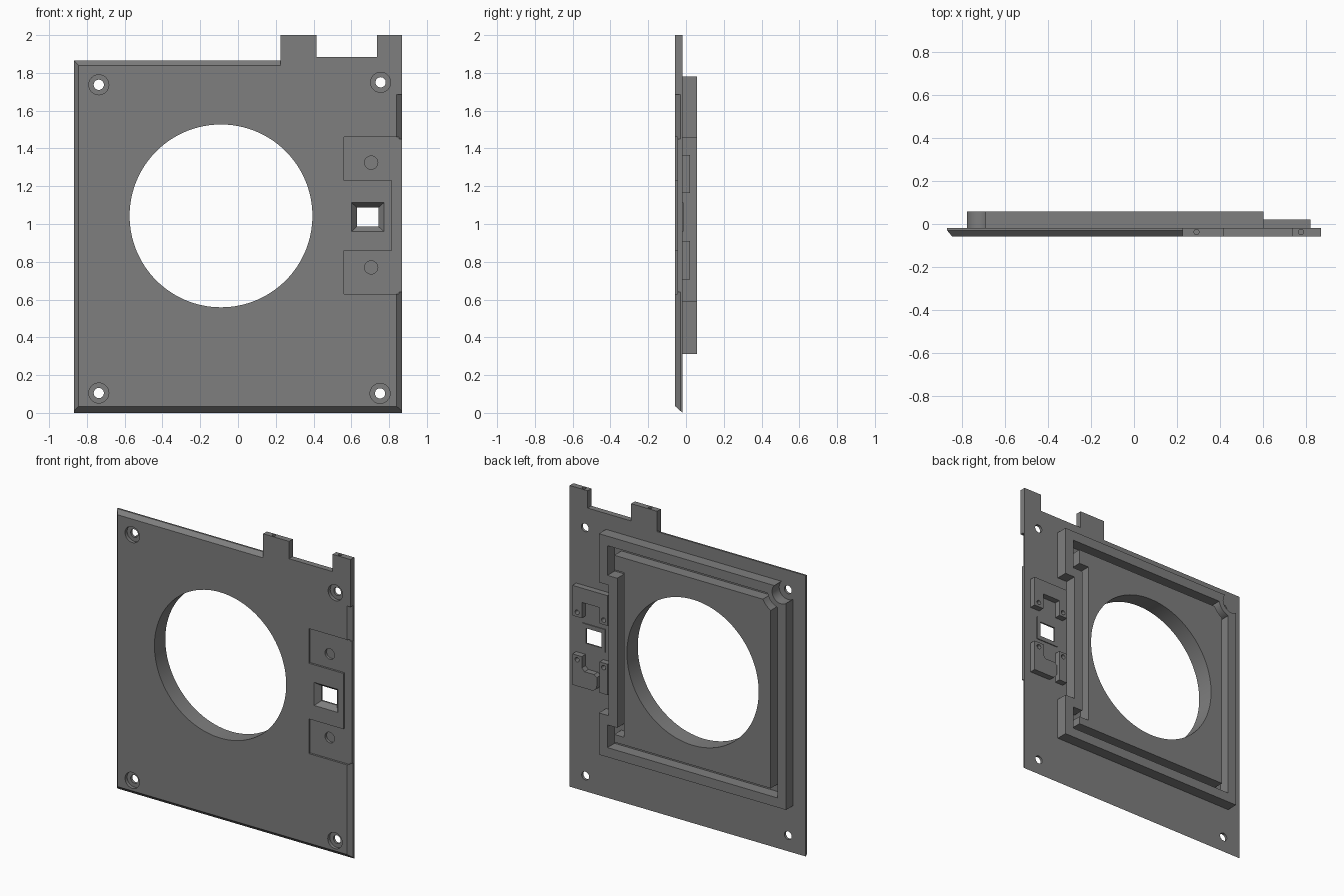
import bpy, bmesh, math
from mathutils import Vector

if "Cube" in bpy.data.objects:
    bpy.data.objects.remove(bpy.data.objects["Cube"])

FRONT, BACK, RIM, PAD = -0.057, -0.018, 0.057, 0.022
EMBED = BACK - 0.008

grey = bpy.data.materials.new("grey_plastic")
grey.diffuse_color = (0.21, 0.21, 0.21, 1)
grey.use_nodes = True
grey.node_tree.nodes["Principled BSDF"].inputs["Base Color"].default_value = grey.diffuse_color


def make(name, bm):
    bmesh.ops.recalc_face_normals(bm, faces=bm.faces)
    me = bpy.data.meshes.new(name)
    bm.to_mesh(me)
    bm.free()
    me.materials.append(grey)
    ob = bpy.data.objects.new(name, me)
    bpy.context.collection.objects.link(ob)
    return ob


def prism(name, pts, y0, y1):
    """Extrude an (x, z) outline from y0 to y1."""
    bm = bmesh.new()
    face = bm.faces.new([bm.verts.new((x, y0, z)) for x, z in pts])
    new = bmesh.ops.extrude_face_region(bm, geom=[face])["geom"]
    bmesh.ops.translate(bm, vec=(0, y1 - y0, 0),
                        verts=[v for v in new if isinstance(v, bmesh.types.BMVert)])
    return make(name, bm)


def rect(x0, x1, z0, z1):
    return [(x0, z0), (x1, z0), (x1, z1), (x0, z1)]


def disc(x, z, r, n=32):
    return [(x + r * math.cos(2 * math.pi * i / n), z + r * math.sin(2 * math.pi * i / n))
            for i in range(n)]


def hull(name, pts):
    bm = bmesh.new()
    for p in pts:
        bm.verts.new(p)
    bmesh.ops.convex_hull(bm, input=bm.verts)
    bmesh.ops.dissolve_limit(bm, angle_limit=0.01, verts=bm.verts, edges=bm.edges)
    return make(name, bm)


def cut(ob, *cutters):
    """Subtract the cutters and remove them."""
    bpy.context.view_layer.objects.active = ob
    for c in cutters:
        mod = ob.modifiers.new("cut", 'BOOLEAN')
        mod.operation, mod.solver, mod.object = 'DIFFERENCE', 'EXACT', c
        bpy.ops.object.modifier_apply(modifier=mod.name)
        bpy.data.objects.remove(c)


def hole(x, z, r, y0=-0.2, y1=0.2, n=32):
    return prism("hole_cutter", disc(x, z, r, n), y0, y1)


def chamfer(axis, a, b, lo, hi):
    """Wedge cutter; a and b are (position, y) on the sloped face."""
    a, b = Vector(a), Vector(b)
    d = b - a
    p, q = a - d, b + d
    tri = [p, q, Vector((p.x, q.y))]
    return hull("chamfer_cutter", [(t.x, t.y, s) if axis == 'x' else (s, t.y, t.x)
                                   for t in tri for s in (lo, hi)])


# Face plate with two top tabs
plate = prism("face_plate", [(-0.867, 0), (0.867, 0), (0.867, 2), (0.735, 2),
                             (0.735, 1.885), (0.415, 1.885), (0.415, 2), (0.225, 2),
                             (0.225, 1.865), (-0.867, 1.865)], FRONT, BACK)

# Bevelled front edges
cut(plate,
    chamfer('x', (-0.867, -0.03), (-0.845, FRONT), -0.1, 2.1),
    chamfer('z', (1.865, -0.03), (1.84, FRONT), -1, 0.225),
    chamfer('z', (0, BACK), (0.035, FRONT), -1, 1),
    chamfer('x', (0.867, -0.03), (0.84, FRONT), -0.1, 0.64),
    chamfer('x', (0.867, -0.03), (0.84, FRONT), 1.45, 1.685))

# C-shaped front recess with two blind pockets
cut(plate, prism("recess_cutter", [(0.56, 0.63), (0.9, 0.63), (0.9, 1.46), (0.56, 1.46),
                                   (0.56, 1.23), (0.815, 1.23), (0.815, 0.86),
                                   (0.56, 0.86)], -0.1, -0.044))
for z in (0.77, 1.325):
    cut(plate, hole(0.705, z, 0.035, -0.1, -0.027))

# Counterbored screw holes
for x, z in ((-0.737, 1.737), (0.755, 1.75), (-0.737, 0.105), (0.752, 0.103)):
    cut(plate, hole(x, z, 0.053, -0.1, -0.035), hole(x, z, 0.027))

# Pin holes in the tab tops
for x in (0.29, 0.775):
    cut(plate, hull("pin_cutter", [(px, py - 0.037, z) for px, py in disc(x, 0, 0.012, 16)
                                   for z in (1.92, 2.1)]))

# Raised frame around the tapered window
window = prism("window_frame", rect(0.605, 0.77, 0.96, 1.115), BACK - 0.002, BACK + 0.006)


def window_cutter():
    return hull("window_cutter",
                [(x, FRONT, z) for x, z in rect(0.60, 0.773, 0.96, 1.113)] +
                [(x, BACK - 0.005, z) for x, z in rect(0.63, 0.743, 0.987, 1.087)])


cut(plate, window_cutter(), prism("window_slot", rect(0.63, 0.743, 0.987, 1.087), -0.03, 0.1))
cut(window, prism("window_slot", rect(0.63, 0.743, 0.987, 1.087), -0.1, 0.1))


# Rear seal rim and inner block, separated by a groove
def notched(d):
    l, r, b, t = -0.775 + d, 0.6 - d, 0.313 + d, 1.78 - d
    n, n0, n1 = 0.528 - d, 0.59 - d, 1.457 + d
    return [(l, b), (r, b), (r, n0), (n, n0), (n, n1), (r, n1), (r, t), (l, t)]


corner = (-0.737, 1.737)
groove = prism("groove_cutter", notched(0.063), -0.1, 0.1)
cut(groove, hole(*corner, 0.1, n=48))
rim = prism("seal_rim", notched(0), EMBED, RIM)
cut(rim, groove, hole(*corner, 0.065, n=48))
block = prism("inner_block", notched(0.113), EMBED, RIM)
cut(block, hole(*corner, 0.15, n=64))

# Large round opening through plate and block
for ob in (plate, block):
    cut(ob, hole(-0.09, 1.043, 0.484, n=128))

# Small rear brackets beside the window
upper = prism("upper_bracket", [(0.56, 1.165), (0.62, 1.165), (0.62, 1.27), (0.75, 1.27),
                                (0.75, 1.165), (0.82, 1.165), (0.82, 1.365),
                                (0.56, 1.365)], EMBED, PAD)
fillet = [(0.68 - 0.04 * math.sin(a), 0.745 - 0.04 * math.cos(a))
          for a in [math.pi / 2 * i / 6 for i in range(7)]]
lower = prism("lower_bracket", [(0.82, 0.705)] + fillet +
              [(0.64, 0.80), (0.66, 0.815), (0.73, 0.815), (0.75, 0.835),
               (0.75, 0.91), (0.82, 0.91)], EMBED, PAD)
bar = prism("lower_bar", rect(0.56, 0.62, 0.705, 0.91), EMBED, PAD)
for ob, x, z in ((upper, 0.59, 1.195), (upper, 0.785, 1.195),
                 (lower, 0.785, 0.88), (bar, 0.59, 0.88)):
    cut(ob, hole(x, z, 0.015, -0.01, 0.1, 16))

# Smooth round walls, keep edges sharp
for ob in bpy.context.scene.objects:
    ob.select_set(True)
bpy.context.view_layer.objects.active = plate
bpy.ops.object.shade_smooth_by_angle(angle=math.radians(25))
